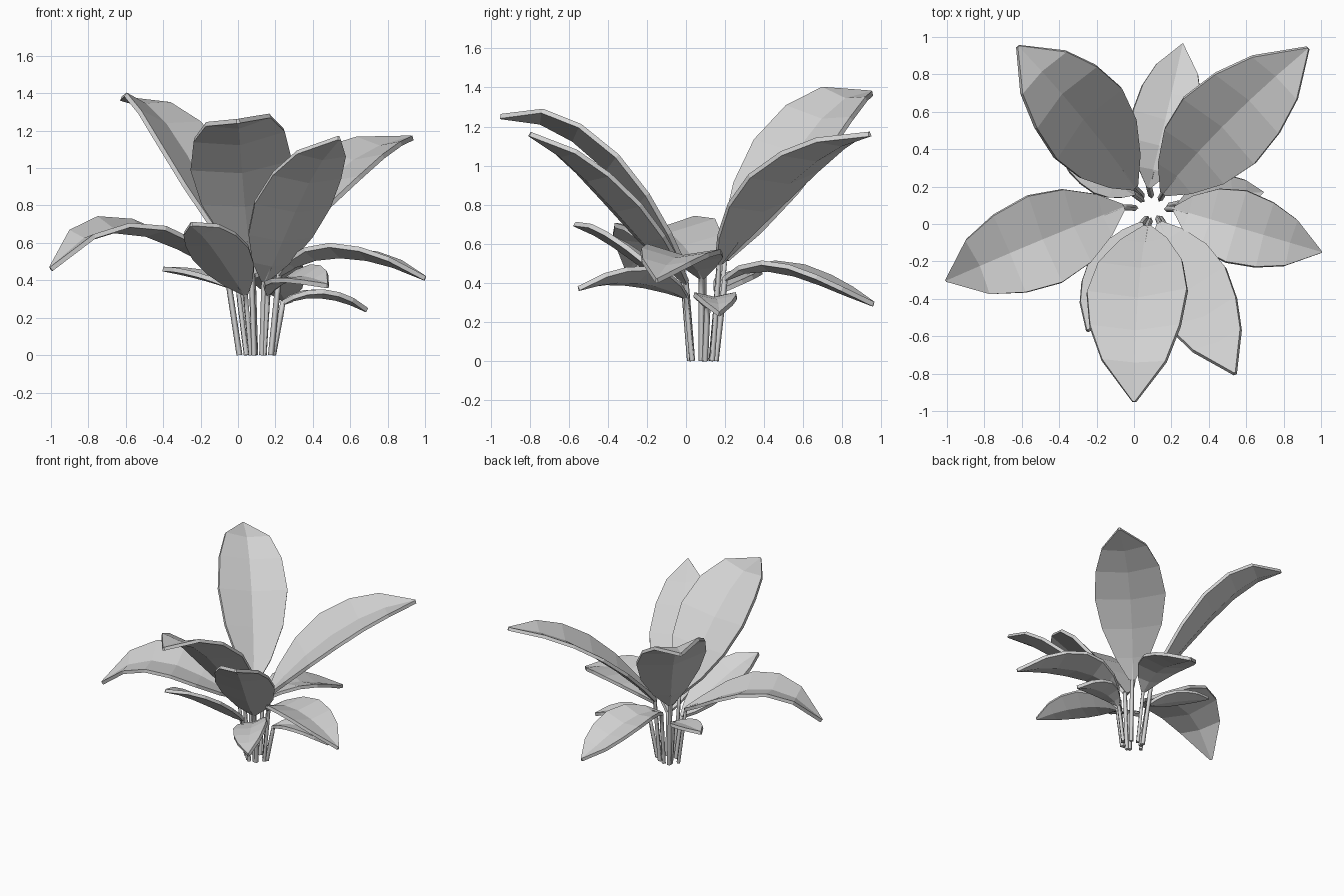
import bpy
from mathutils import Vector, Quaternion

old = bpy.data.objects.get("Cube")
if old:
    bpy.data.objects.remove(old, do_unlink=True)

grey = bpy.data.materials.new("plain_grey")
grey.use_nodes = True
grey.diffuse_color = (0.65, 0.65, 0.65, 1)
grey.node_tree.nodes["Principled BSDF"].inputs["Base Color"].default_value = grey.diffuse_color

CENTRE = Vector((0.11, 0.08, 0))
FOLD = 0.22
# blade outline: position along the midrib, share of full width
OUTLINE = [(0, 0.08), (0.13, 0.48), (0.3, 0.84), (0.48, 1), (0.66, 0.9), (0.82, 0.64), (1, 0.03)]


def midrib(start, middle, tip, bend, t):
    """Point and direction on a curve through three points; bend moves the hump towards the tip."""
    point = start * (1 - t) * (1 - 2 * t) + middle * 4 * t * (1 - t) + tip * t * (2 * t - 1)
    slope = start * (4 * t - 3) + middle * (4 - 8 * t) + tip * (4 * t - 1)
    point.z += bend * t * (1 - t) * (2 * t - 1)
    slope.z += bend * (6 * t * (1 - t) - 1)
    return point, slope.normalized()


def add_blade(name, start, middle, tip, bend, width, roll):
    verts, faces = [], []
    across = (tip - start).cross(Vector((0, 0, 1))).normalized()
    for t, share in OUTLINE:
        point, along = midrib(start, middle, tip, bend, t)
        side = Quaternion(along, -roll) @ across
        normal = side.cross(along).normalized()
        half = width * share / 2
        lift = normal * half * FOLD
        verts += [point - side * half + lift, point, point + side * half + lift]
    for row in range(len(OUTLINE) - 1):
        for col in range(2):
            a = row * 3 + col
            faces.append((a, a + 1, a + 4, a + 3))
    mesh = bpy.data.meshes.new(name)
    mesh.from_pydata(verts, [], faces)
    mesh.materials.append(grey)
    blade = bpy.data.objects.new(name, mesh)
    bpy.context.collection.objects.link(blade)
    solid = blade.modifiers.new("thickness", "SOLIDIFY")
    solid.thickness = 0.025
    solid.offset = 0


def add_stem(name, start, middle, tip, bend):
    foot = CENTRE.lerp(Vector((start.x, start.y, 0)), 0.6)
    curve = bpy.data.curves.new(name, "CURVE")
    curve.dimensions = "3D"
    curve.bevel_depth = 0.016
    curve.bevel_resolution = 0
    curve.use_fill_caps = True
    path = [foot, foot.lerp(start, 0.75), start, midrib(start, middle, tip, bend, 0.12)[0]]
    line = curve.splines.new("POLY")
    line.points.add(len(path) - 1)
    for p, co in zip(line.points, path):
        p.co = (*co, 1)
    curve.materials.append(grey)
    bpy.context.collection.objects.link(bpy.data.objects.new(name, curve))


# name: blade start, middle, tip, bend, width, roll
LARGE = {
    "back_right_tall": ((0, 0.2, 0.52), (-0.29, 0.58, 1.08), (-0.62, 0.95, 1.37), 0.4, 0.52, -0.17),
    "back_left_tall": ((0.16, 0.17, 0.5), (0.49, 0.54, 0.93), (0.93, 0.94, 1.16), 0.1, 0.52, -0.08),
    "front_tall": ((0.07, -0.02, 0.5), (0.02, -0.42, 1), (0, -0.95, 1.25), 0.35, 0.54, -0.14),
    "front_left_tall": ((0.14, 0, 0.4), (0.31, -0.37, 0.79), (0.54, -0.8, 1.16), 0.25, 0.44, 0.06),
    "right_drooping": ((-0.06, 0.09, 0.45), (-0.51, -0.09, 0.65), (-1, -0.3, 0.46), 0.45, 0.5, 0.08),
    "left_drooping": ((0.22, 0.08, 0.43), (0.56, -0.02, 0.53), (1, -0.15, 0.41), 0, 0.4, 0.07),
}
SMALL = {
    "back_drooping": ((0.08, 0.2, 0.42), (0.17, 0.57, 0.44), (0.26, 0.96, 0.29), -0.2, 0.36, 0),
    "front_right_small": ((0.04, 0, 0.33), (-0.1, -0.28, 0.53), (-0.25, -0.57, 0.7), 0.1, 0.32, -0.22),
    "left_small": ((0.24, 0.11, 0.28), (0.45, 0.15, 0.315), (0.69, 0.17, 0.24), 0, 0.22, 0),
    "back_right_small": ((0, 0.16, 0.35), (-0.18, 0.26, 0.41), (-0.4, 0.38, 0.46), 0, 0.2, 0),
    "front_left_small": ((0.16, 0, 0.33), (0.3, -0.26, 0.41), (0.48, -0.55, 0.37), 0, 0.26, -0.3),
}
for name, (start, middle, tip, bend, width, roll) in {**LARGE, **SMALL}.items():
    points = [Vector(p) for p in (start, middle, tip)]
    add_blade(name + "_leaf", *points, bend, width, roll)
    add_stem(name + "_stem", *points, bend)
